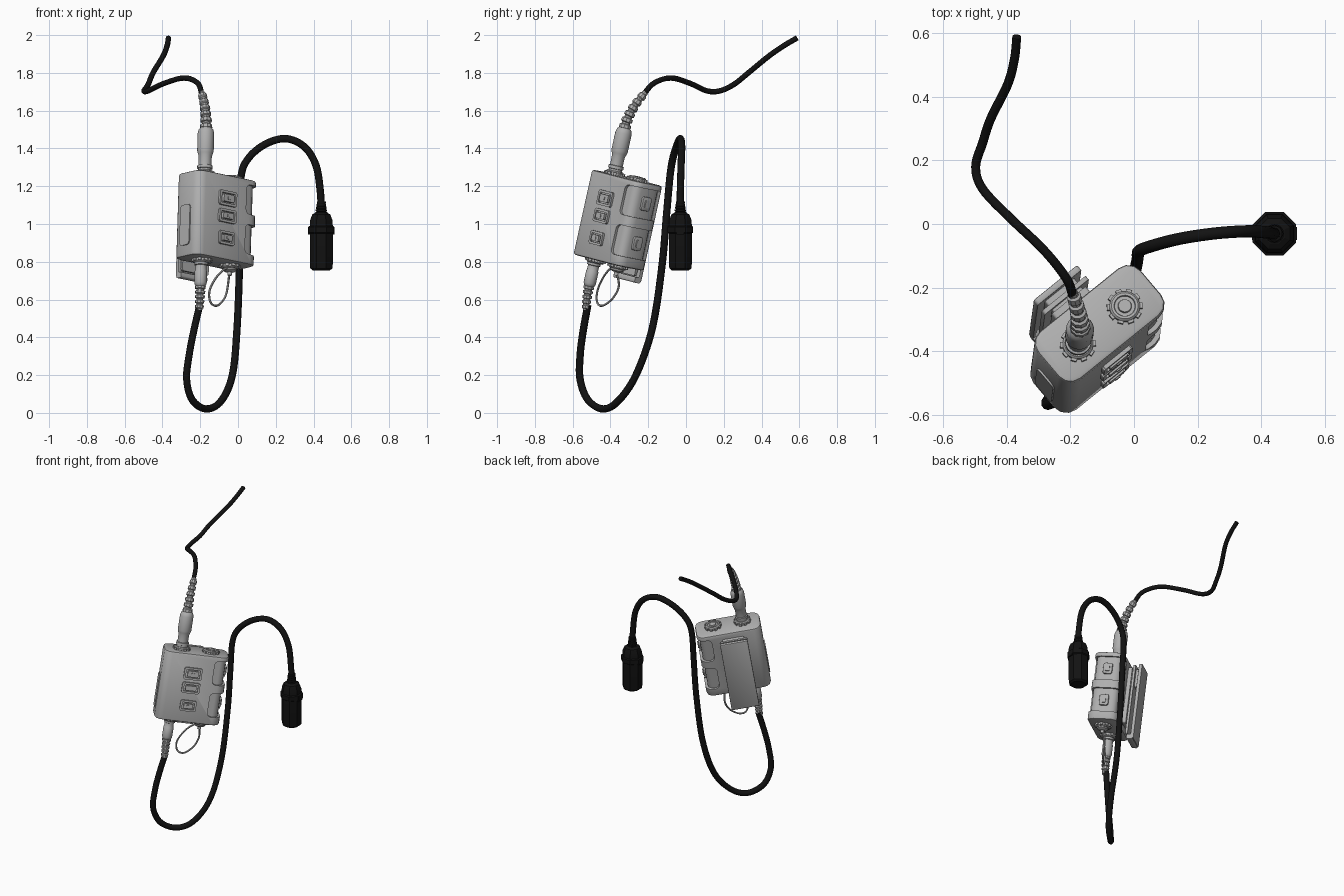
import bpy, bmesh, math
from mathutils import Matrix, Vector

if "Cube" in bpy.data.objects:
    bpy.data.objects.remove(bpy.data.objects["Cube"])

# Tilted frame of the control box: X along its width, Y to its back, Z to its top
W = Vector((0.03, 0.215, 0.976)).normalized()
U = Vector((0.77, 0.62, -0.16))
U = (U - W * U.dot(W)).normalized()
V = W.cross(U)
CENTER = Vector((-0.115, -0.361, 1.02))
FRAME = Matrix.Translation(CENTER) @ Matrix((U, V, W)).transposed().to_4x4()
WORLD = Matrix.Identity(4)


def material(name, v):
    m = bpy.data.materials.new(name)
    m.diffuse_color = (v, v, v, 1)
    m.use_nodes = True
    m.node_tree.nodes["Principled BSDF"].inputs["Base Color"].default_value = m.diffuse_color
    return m


GREY = material("grey plastic", 0.43)
BLACK = material("black rubber", 0.006)


def finish(ob, mat, frame, angle=35):
    ob.data.materials.clear()
    ob.data.materials.append(mat)
    ob.matrix_world = frame
    bpy.ops.object.select_all(action='DESELECT')
    ob.select_set(True)
    bpy.context.view_layer.objects.active = ob
    bpy.ops.object.shade_smooth_by_angle(angle=math.radians(angle))
    return ob


def from_bmesh(bm, name, mat, frame, angle=35):
    bmesh.ops.recalc_face_normals(bm, faces=bm.faces[:])
    me = bpy.data.meshes.new(name)
    bm.to_mesh(me)
    bm.free()
    ob = bpy.data.objects.new(name, me)
    bpy.context.collection.objects.link(ob)
    return finish(ob, mat, frame, angle)


def block(name, lo, hi, r=0.0, axis=2, seg=3, rim=0.0, mat=GREY, frame=FRAME):
    """Box with rounded edges along one axis and an optional rim bevel."""
    bm = bmesh.new()
    bmesh.ops.create_cube(bm, size=1)
    for v in bm.verts:
        v.co = Vector([(a + b) / 2 + c * (b - a) for a, b, c in zip(lo, hi, v.co)])
    along = lambda e: abs((e.verts[0].co - e.verts[1].co).normalized()[axis]) > 0.9
    if r:
        bmesh.ops.bevel(bm, geom=[e for e in bm.edges if along(e)], offset=r,
                        segments=seg, profile=0.5, affect='EDGES')
    if rim:
        bmesh.ops.bevel(bm, geom=[e for e in bm.edges if not along(e)], offset=rim,
                        segments=2, profile=0.5, affect='EDGES')
    return from_bmesh(bm, name, mat, frame)


def lathe(name, profile, x, y, seg=24, mat=GREY, frame=FRAME, angle=35, turn=0.0):
    """Closed solid turned around a vertical axis from (radius, height) points."""
    bm = bmesh.new()
    rings = []
    for r, z in profile:
        rings.append([bm.verts.new((x + r * math.cos(turn + i * math.tau / seg),
                                    y + r * math.sin(turn + i * math.tau / seg), z))
                      for i in range(seg)])
    for a, b in zip(rings, rings[1:]):
        for i in range(seg):
            j = (i + 1) % seg
            bm.faces.new((a[i], a[j], b[j], b[i]))
    bm.faces.new(rings[0])
    bm.faces.new(rings[-1])
    return from_bmesh(bm, name, mat, frame, angle)


def smooth_path(pts, steps=8, closed=False):
    p = [Vector(q) for q in pts]
    p = [p[-1]] + p + p[:2] if closed else [2 * p[0] - p[1]] + p + [2 * p[-1] - p[-2]]
    out = []
    for a, b, c, d in zip(p, p[1:], p[2:], p[3:]):
        for k in range(steps):
            t = k / steps
            out.append(0.5 * (2 * b + (c - a) * t + (2 * a - 5 * b + 4 * c - d) * t * t
                              + (3 * b - a - 3 * c + d) * t ** 3))
    return out if closed else out + [p[-2]]


def tube(name, path, radii, mat=BLACK, closed=False, res=3, angle=50):
    cu = bpy.data.curves.new(name, 'CURVE')
    cu.dimensions = '3D'
    cu.bevel_depth = 1.0
    cu.bevel_resolution = res
    cu.use_fill_caps = True
    sp = cu.splines.new('POLY')
    sp.points.add(len(path) - 1)
    sp.use_cyclic_u = closed
    for i, (pt, q) in enumerate(zip(sp.points, path)):
        pt.co = (*q, 1)
        pt.radius = radii[i] if isinstance(radii, list) else radii
    ob = bpy.data.objects.new(name, cu)
    bpy.context.collection.objects.link(ob)
    bpy.ops.object.select_all(action='DESELECT')
    ob.select_set(True)
    bpy.context.view_layer.objects.active = ob
    bpy.ops.object.convert(target='MESH')
    return finish(bpy.context.object, mat, WORLD, angle)


def strain_relief(name, a, b, c, r0, r1, ribs=6):
    """Ribbed tapering sleeve along a bent path."""
    a, b, c = Vector(a), Vector(b), Vector(c)
    path, radii = [], []
    for k in range(ribs):
        for f, s in ((0.0, 0.72), (0.12, 1.0), (0.62, 1.0), (0.75, 0.72)):
            t = (k + f) / ribs
            path.append(a * (1 - t) ** 2 + 2 * b * t * (1 - t) + c * t * t)
            radii.append((r0 + (r1 - r0) * t) * s)
    return tube(name, path + [c], radii + [r1 * 0.72], GREY, angle=30)


# Box: outer shell with two wrap-around end pockets, and an inner core
shell = block("box_shell", (-0.21, -0.1, -0.23), (0.21, 0.1, 0.23), 0.05, rim=0.012)
for z0, z1 in ((0.04, 0.2), (-0.175, -0.015)):
    cutter = block("pocket_cutter", (0.12, -0.2, z0), (0.3, 0.2, z1), 0.025, axis=1)
    cutter.hide_render = True
    mod = shell.modifiers.new("pocket", 'BOOLEAN')
    mod.operation = 'DIFFERENCE'
    mod.solver = 'EXACT'
    mod.object = cutter
    bpy.context.view_layer.objects.active = shell
    bpy.ops.object.modifier_apply(modifier=mod.name)
    bpy.data.objects.remove(cutter)
    zc = (z0 + z1) / 2
    block("end_latch", (0.18, -0.03, zc - 0.037), (0.206, 0.03, zc + 0.037), 0.012, axis=0, rim=0.004)
    block("end_latch_key", (0.19, -0.014, zc - 0.02), (0.212, 0.014, zc + 0.02), 0.006, axis=0)
finish(shell, GREY, FRAME)
block("box_core", (-0.19, -0.086, -0.21), (0.194, 0.086, 0.21), 0.04)
block("left_end_plate", (-0.216, -0.04, -0.17), (-0.2, 0.04, 0.05), 0.02, axis=0)

# Front buttons: a raised frame built of four bars around a key
for zc, hw, hh in ((0.1, 0.058, 0.04), (0.005, 0.058, 0.036), (-0.115, 0.052, 0.036)):
    xc, t = -0.012, 0.013
    for s in (-1, 1):
        xs = sorted((xc + s * hw, xc + s * (hw - t)))
        zs = sorted((zc + s * hh, zc + s * (hh - t)))
        block("button_frame_side", (xs[0], -0.113, zc - hh + 0.005), (xs[1], -0.09, zc + hh - 0.005), 0.004, axis=1)
        block("button_frame_bar", (xc - hw + 0.005, -0.113, zs[0]), (xc + hw - 0.005, -0.09, zs[1]), 0.004, axis=1)
    block("button_key", (xc - hw + 0.023, -0.118, zc - hh + 0.02), (xc + hw - 0.023, -0.09, zc + hh - 0.02), 0.006, axis=1)
    block("button_dot", (xc - 0.01, -0.122, zc - 0.008), (xc + 0.01, -0.1, zc + 0.008), 0.004, axis=1)

# Sockets with toothed rings on the top and bottom
for x in (-0.097, 0.094):
    for s in (1, -1):
        h = lambda d: s * (0.23 + d)
        lathe("socket_ring", [(0.048, h(-0.01)), (0.048, h(0.014)), (0.042, h(0.02)), (0.034, h(0.02)),
                              (0.032, h(0.014)), (0.022, h(0.014)), (0.02, h(0.022))], x, -0.01)
        for k in range(10):
            a = k * math.tau / 10
            spin = FRAME @ Matrix.Translation((x, -0.01, 0)) @ Matrix.Rotation(a, 4, 'Z')
            block("ring_tooth", (0.043, -0.009, min(h(0), h(0.013))), (0.056, 0.009, max(h(0), h(0.013))), frame=spin)

# Top and bottom connectors plugged in on the left
lathe("top_connector", [(0.036, 0.23), (0.036, 0.26), (0.041, 0.262), (0.041, 0.278), (0.034, 0.28),
                        (0.035, 0.33), (0.04, 0.345), (0.044, 0.36), (0.044, 0.455), (0.038, 0.475), (0.028, 0.485)],
      -0.097, -0.01)
lathe("bottom_connector", [(0.036, -0.23), (0.036, -0.262), (0.03, -0.265), (0.03, -0.29), (0.033, -0.295),
                           (0.033, -0.36), (0.027, -0.375), (0.02, -0.38)], -0.103, -0.01)
lathe("bottom_socket_cap", [(0.036, -0.23), (0.036, -0.258), (0.026, -0.266), (0.012, -0.268), (0.012, -0.285)],
      0.094, -0.01)
top_tip = FRAME @ Vector((-0.097, -0.01, 0.48))
low_tip = FRAME @ Vector((-0.103, -0.01, -0.375))
strain_relief("top_strain_relief", top_tip, top_tip + W * 0.1, (-0.192, -0.216, 1.695), 0.033, 0.022)
strain_relief("bottom_strain_relief", low_tip, low_tip - W * 0.06, (-0.205, -0.53, 0.545), 0.029, 0.022, 5)

# Cap lanyard hanging under the box
tube("cap_lanyard", smooth_path([(-0.05, -0.385, 0.765), (-0.105, -0.43, 0.73), (-0.15, -0.468, 0.65),
                                 (-0.145, -0.47, 0.585), (-0.11, -0.44, 0.568), (-0.07, -0.385, 0.61),
                                 (-0.053, -0.355, 0.68)], 6, True), 0.006, GREY, True, res=1)

# Belt clip on the back: mount, bridge, side ribs and outer plate
block("clip_mount", (-0.09, 0.09, -0.19), (0.05, 0.125, 0.19), 0.01, axis=1)
block("clip_bridge", (-0.08, 0.11, 0.06), (0.04, 0.18, 0.18), 0.008, axis=1)
block("clip_inner_plate", (-0.11, 0.135, -0.27), (0.07, 0.15, 0.2), 0.01, axis=1)
block("clip_outer_plate", (-0.11, 0.17, -0.3), (0.07, 0.192, 0.21), 0.012, axis=1, rim=0.004)
block("clip_toe", (-0.11, 0.145, -0.305), (0.07, 0.185, -0.275), 0.008, axis=0)

# Cables
tube("upper_cable", smooth_path([
    (-0.19, -0.23, 1.68), (-0.213, -0.17, 1.745), (-0.285, -0.08, 1.773), (-0.39, 0.02, 1.745),
    (-0.475, 0.11, 1.705), (-0.497, 0.18, 1.705), (-0.475, 0.255, 1.74), (-0.45, 0.33, 1.8),
    (-0.396, 0.44, 1.89), (-0.375, 0.52, 1.945), (-0.368, 0.588, 1.985)]), 0.0145)
tube("lower_cable", smooth_path([
    (-0.203, -0.52, 0.57), (-0.235, -0.545, 0.43), (-0.258, -0.56, 0.31), (-0.272, -0.561, 0.18),
    (-0.243, -0.52, 0.07), (-0.17, -0.44, 0.021), (-0.09, -0.36, 0.062), (-0.03, -0.265, 0.2),
    (-0.005, -0.178, 0.45), (0.008, -0.127, 0.78), (0.012, -0.103, 1.05), (0.016, -0.085, 1.25),
    (0.053, -0.07, 1.345), (0.14, -0.047, 1.42), (0.25, -0.03, 1.452), (0.35, -0.023, 1.41),
    (0.413, -0.026, 1.31), (0.436, -0.03, 1.17), (0.44, -0.03, 1.08)]), 0.0195)

# Eight-sided plug at the cable end, with a ribbed neck and collar tabs
PX, PY = 0.441, -0.03
neck = [(r, 1.04 + 0.014 * k + d) for k in range(6) for r, d in ((0.034 - 0.002 * k, 0), (0.034 - 0.002 * k, 0.009),
                                                               (0.026 - 0.001 * k, 0.01))]
lathe("plug_neck", neck, PX, PY, 16, BLACK, WORLD)
lathe("plug_body", [(0.05, 0.755), (0.063, 0.765), (0.066, 0.79), (0.066, 0.95), (0.074, 0.955), (0.074, 0.985),
                    (0.066, 0.99), (0.064, 1.02), (0.052, 1.05), (0.034, 1.06)],
      PX, PY, 8, BLACK, WORLD, 20, math.pi / 8)
for sx in (-1, 1):
    block("plug_tab", (PX + sx * 0.062 - 0.008, PY - 0.02, 0.945), (PX + sx * 0.062 + 0.008, PY + 0.02, 0.985),
          mat=BLACK, frame=WORLD)
